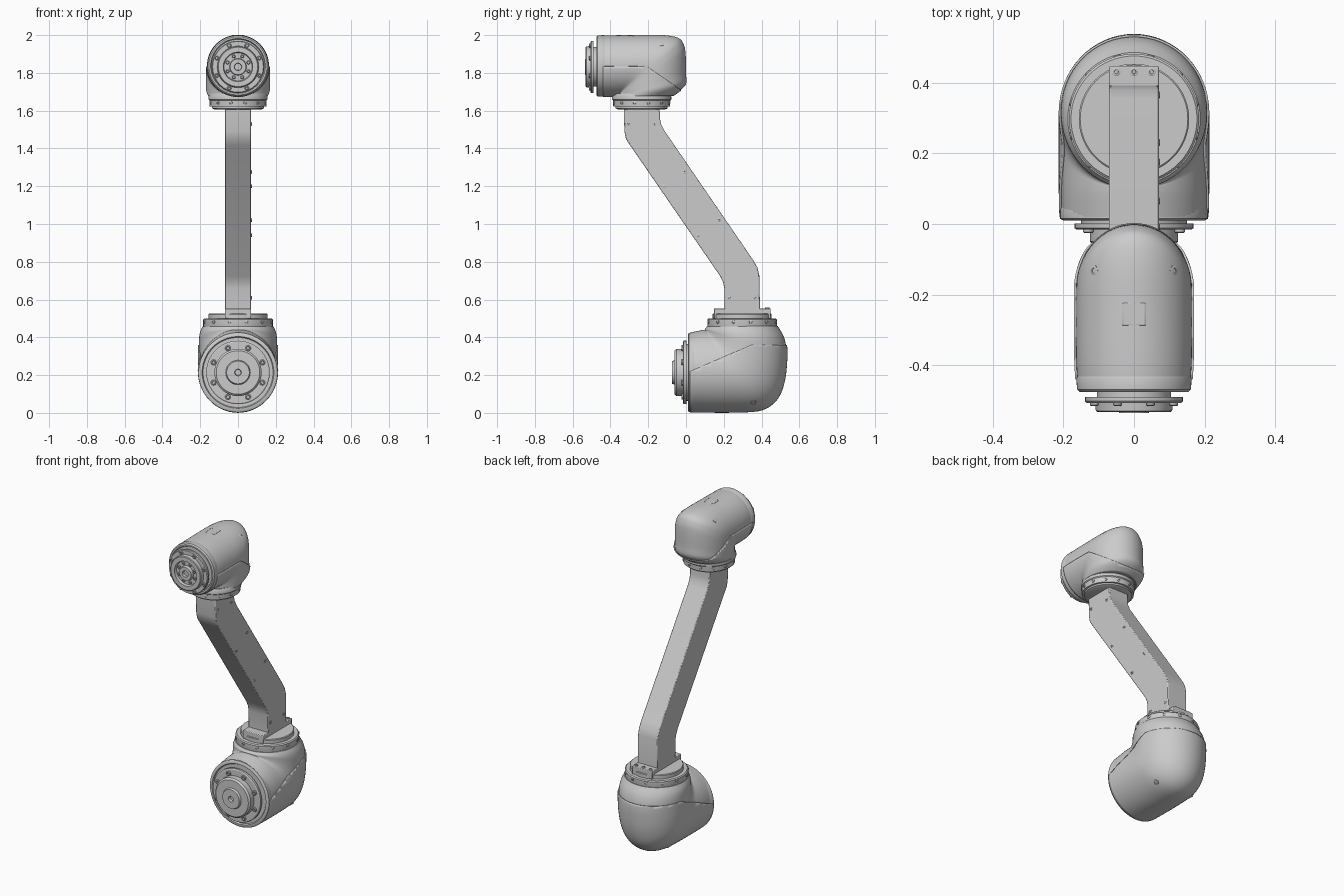
import bpy, bmesh, math
from mathutils import Vector

if "Cube" in bpy.data.objects:
    bpy.data.objects.remove(bpy.data.objects["Cube"])


def finish(bm, name):
    bmesh.ops.recalc_face_normals(bm, faces=bm.faces)
    me = bpy.data.meshes.new(name)
    bm.to_mesh(me)
    bm.free()
    ob = bpy.data.objects.new(name, me)
    bpy.context.collection.objects.link(ob)
    return ob


def lathe(name, profile, pos, axis, n=64):
    """Turn (radius, distance) steps around an axis through pos."""
    bm = bmesh.new()
    rot = Vector((0, 0, 1)).rotation_difference(Vector(axis))
    rings = []
    for r, d in profile:
        rings.append([bm.verts.new(rot @ Vector((r * math.cos(2 * math.pi * i / n),
                      r * math.sin(2 * math.pi * i / n), d)) + Vector(pos)) for i in range(n)])
    for a, b in zip(rings, rings[1:]):
        for i in range(n):
            bm.faces.new((a[i], a[(i + 1) % n], b[(i + 1) % n], b[i]))
    bm.faces.new(rings[0])
    bm.faces.new(rings[-1])
    return finish(bm, name)


def bolt(name, pos, axis, r=0.013, h=0.008):
    """Socket-head screw with a recessed centre."""
    return lathe(name, [(r, -0.012), (r, h * .7), (r * .8, h), (r * .5, h), (r * .45, 0)], pos, axis, 12)


def box(name, lo, hi):
    bm = bmesh.new()
    bmesh.ops.create_cube(bm, size=1)
    for v in bm.verts:
        v.co = Vector([(lo[k] + hi[k]) / 2 + v.co[k] * (hi[k] - lo[k]) for k in range(3)])
    ob = finish(bm, name)
    m = ob.modifiers.new("bevel", 'BEVEL')
    m.width, m.segments = 0.004, 2
    return ob


def resample(secs, k=4):
    """Catmull-Rom interpolation of section parameters."""
    out = []
    for i in range(len(secs) - 1):
        p = [Vector(secs[min(max(j, 0), len(secs) - 1)]) for j in range(i - 1, i + 3)]
        for s in range(k):
            t = s / k
            out.append(0.5 * (2 * p[1] + (p[2] - p[0]) * t + (2 * p[0] - 5 * p[1] + 4 * p[2] - p[3]) * t * t
                              + (3 * p[1] - p[0] - 3 * p[2] + p[3]) * t ** 3))
    return out + [Vector(secs[-1])]


def elbow(name, secs, grow=0, cuts=(), n=64):
    """Loft ellipses from inner (y,z) to outer (y,z) with half width w."""
    bm = bmesh.new()
    rings = []
    for yi, zi, yo, zo, w in resample(secs):
        a, b = Vector((0, yi, zi)), Vector((0, yo, zo))
        mid, half = (a + b) / 2, (b - a) / 2
        half *= (half.length + grow) / half.length
        rings.append([bm.verts.new(mid + half * math.cos(2 * math.pi * i / n)
                      + Vector(((w + grow) * math.sin(2 * math.pi * i / n), 0, 0))) for i in range(n)])
    for a, b in zip(rings, rings[1:]):
        for i in range(n):
            bm.faces.new((a[i], a[(i + 1) % n], b[(i + 1) % n], b[i]))
    if not cuts:
        bm.faces.new(rings[0])
        bm.faces.new(rings[-1])
    for co, no in cuts:
        bmesh.ops.bisect_plane(bm, geom=bm.verts[:] + bm.edges[:] + bm.faces[:],
                               plane_co=co, plane_no=no, clear_outer=True)
    ob = finish(bm, name)
    if cuts:
        m = ob.modifiers.new("thickness", 'SOLIDIFY')
        m.thickness, m.offset = 0.006, 0
    return ob


# Lower joint housing with its proud lower cover
low = [(.02, .425, .02, .009, .205), (.08, .437, .12, .007, .207), (.10, .44, .25, .007, .207),
       (.10, .44, .38, .014, .207), (.10, .44, .45, .045, .207), (.10, .44, .495, .10, .207),
       (.10, .44, .52, .18, .207), (.10, .44, .53, .27, .207), (.10, .445, .53, .35, .206),
       (.105, .45, .515, .41, .2), (.11, .457, .485, .46, .187)]
elbow("lower_housing", low)
elbow("lower_housing_cover", low, .003, [((0, .0, .21), (0, -.43, 1)), ((0, .36, .36), (0, 0, 1))])

# Lower drive face: rim, mounting disc, stepped hub
F = (0, -1, 0)
lathe("lower_rim", [(.205, -.05), (.209, -.04), (.209, -.015), (.2, -.01), (.19, -.01), (.185, -.018)],
      (0, 0, .214), F)
lathe("lower_drive_disc", [(.15, -.03), (.15, -.002), (.168, -.002), (.168, .012), (.162, .016),
                           (.125, .016), (.125, .05), (.115, .06), (.065, .06), (.06, .073),
                           (.018, .073), (.015, .055)], (0, 0, .214), F)
for i in range(8):
    a = math.pi / 8 + i * math.pi / 4
    bolt("lower_drive_bolt", (.14 * math.cos(a), -.016, .214 + .14 * math.sin(a)), F, .015, .009)
for s in (-1, 1):
    bolt("lower_cover_screw", (s * .131, .355, .055), (s * .62, 0, -.78), .016, .004)

# Turret ring on top of the lower housing
lathe("lower_turret", [(.178, .44), (.184, .46), (.184, .494), (.178, .50), (.156, .50), (.156, .522),
                       (.152, .526)], (0, .297, 0), (0, 0, 1))
box("lower_arm_clamp", (-.07, .148, .50), (.07, .447, .553))
for i in range(12):
    a = math.pi / 12 + i * math.pi / 6
    bolt("lower_turret_bolt", (.184 * math.cos(a), .297 + .184 * math.sin(a), .482),
         (math.cos(a), math.sin(a), 0), .011, .004)
for x in (-.05, 0, .05):
    bolt("lower_clamp_bolt", (x, .43, .553), (0, 0, 1), .012, .005)

# Cranked arm from a side profile
side = [(.205, .54), (.203, .66), (.197, .69), (.18, .725), (-.295, 1.415), (-.318, 1.45), (-.326, 1.49),
        (-.33, 1.625), (-.14, 1.625), (-.138, 1.56), (-.132, 1.53), (-.115, 1.495), (.355, .81),
        (.378, .77), (.388, .73), (.392, .54)]
bm = bmesh.new()
f = bm.faces.new([bm.verts.new((-.07, y, z)) for y, z in side])
ext = bmesh.ops.extrude_face_region(bm, geom=[f])
bmesh.ops.translate(bm, vec=(.14, 0, 0), verts=[v for v in ext["geom"] if isinstance(v, bmesh.types.BMVert)])
arm = finish(bm, "arm")
m = arm.modifiers.new("bevel", 'BEVEL')
m.width, m.segments = 0.005, 2
for y, z in [(.23, .61), (.365, .61), (.065, .94), (.175, 1.02), (-.115, 1.2), (-.008, 1.275),
             (-.305, 1.53), (-.165, 1.53)]:
    bolt("arm_screw", (.07, y, z), (1, 0, 0), .01, .003)

# Turret ring under the head
lathe("head_turret", [(.12, 1.605), (.138, 1.612), (.138, 1.622), (.15, 1.622), (.152, 1.655),
                      (.157, 1.66), (.157, 1.675), (.15, 1.69)], (0, -.235, 0), (0, 0, 1))
for i in range(12):
    a = math.pi / 12 + i * math.pi / 6
    bolt("head_turret_bolt", (.151 * math.cos(a), -.235 + .151 * math.sin(a), 1.641),
         (math.cos(a), math.sin(a), 0), .01, .004)

# Head housing with its lower cover
top = [(-.44, 1.678, -.44, 1.997, .16), (-.39, 1.678, -.39, 1.999, .163), (-.375, 1.678, -.25, 2., .164),
       (-.37, 1.678, -.12, 2., .164), (-.37, 1.678, -.04, 1.985, .164), (-.37, 1.678, -.012, 1.95, .164),
       (-.37, 1.678, -.002, 1.90, .164), (-.37, 1.678, 0, 1.80, .163), (-.37, 1.677, -.003, 1.735, .162),
       (-.375, 1.676, -.07, 1.68, .152)]
elbow("head_housing", top)
elbow("head_cover", top, .003, [((0, -.3, 1.835), (0, 0, 1)), ((0, -.2, 1.83), (0, .7, 1))])

# Head rim and tool flange
C = (0, 0, 1.837)
lathe("head_rim", [(.16, .43), (.163, .437), (.161, .468), (.154, .475), (.145, .475), (.14, .465)], C, F)
C = (0, 0, 1.832)
lathe("tool_flange", [(.105, .45), (.105, .489), (.138, .489), (.138, .501), (.134, .506), (.11, .506),
                      (.108, .528), (.104, .531), (.078, .531), (.074, .515), (.045, .515), (.042, .535),
                      (.02, .535), (.018, .52)], C, F)
for i in range(8):
    a = math.pi / 8 + i * math.pi / 4
    c, s = math.cos(a), math.sin(a)
    bolt("flange_bolt", (.122 * c, -.506, 1.832 + .122 * s), F, .012, .008)
    bolt("flange_inner_bolt", (.06 * c, -.515, 1.832 + .06 * s), F, .01, .008)

# Screws and square pad on the head's top
for s in (-1, 1):
    bolt("head_screw", (s * .112, -.132, 1.952), (s * .68, 0, .73), .015, .003)
box("head_pad", (-.033, -.288, 1.98), (.033, -.222, 2.0))

bpy.ops.object.select_all(action='DESELECT')
for ob in bpy.context.collection.objects:
    ob.select_set(True)
bpy.context.view_layer.objects.active = arm
bpy.ops.object.shade_smooth_by_angle(angle=math.radians(32))
